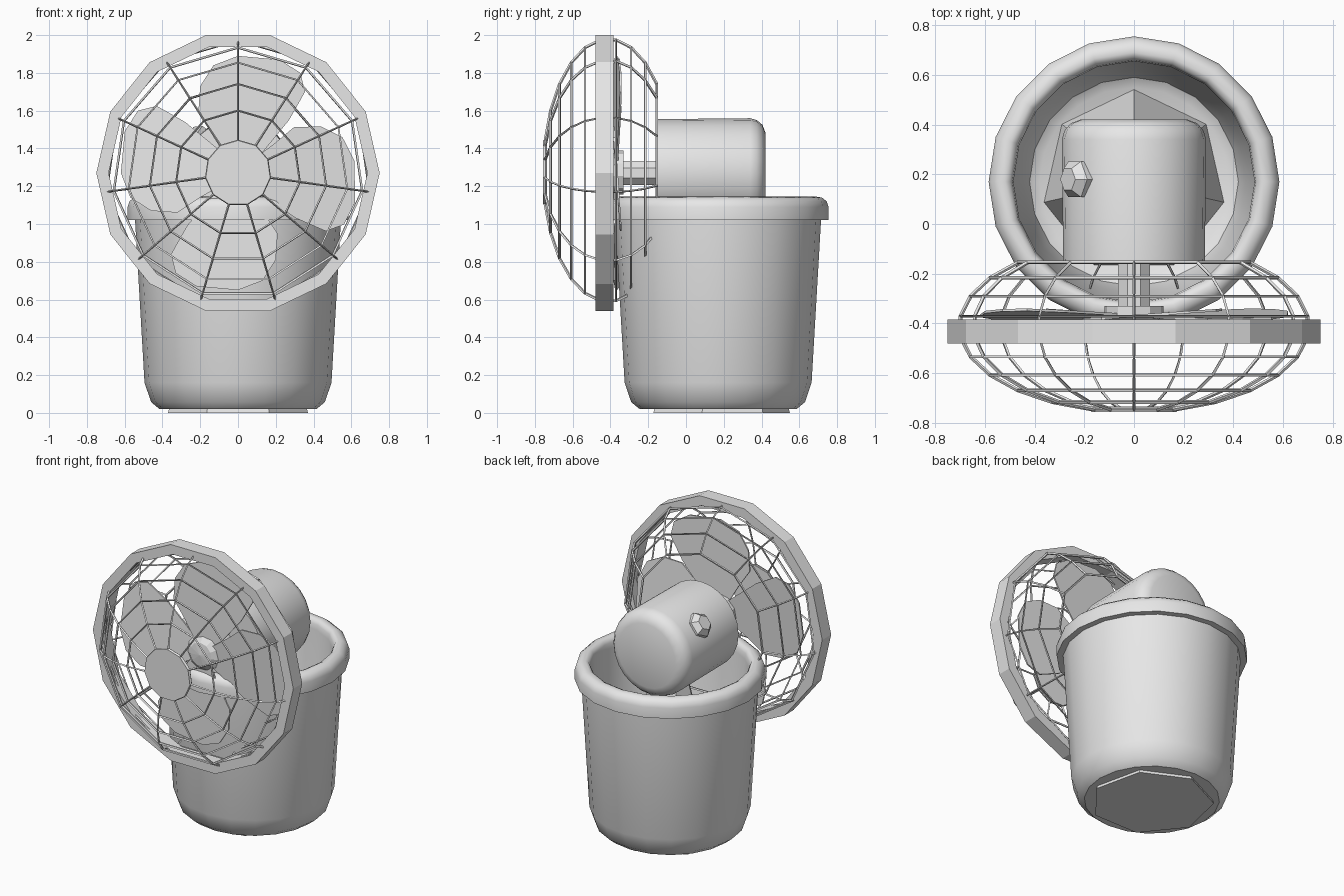
import bpy, bmesh
from math import pi, radians, sin, cos
from mathutils import Matrix, Vector

if "Cube" in bpy.data.objects:
    bpy.data.objects.remove(bpy.data.objects["Cube"])

grey = bpy.data.materials.new("light_grey")
grey.use_nodes = True
grey.diffuse_color = (0.8, 0.8, 0.8, 1)
grey.node_tree.nodes["Principled BSDF"].inputs["Base Color"].default_value = (0.8, 0.8, 0.8, 1)

FAN_Z = 1.27
UPRIGHT = Matrix.Translation((0, 0.17, 0))
# Turns a lathe so that its height runs towards the front
FORWARD = Matrix.Translation((0, 0, FAN_Z)) @ Matrix.Rotation(pi / 2, 4, 'X')


def finish(name, bm, matrix, smooth=None):
    bm.transform(matrix)
    bmesh.ops.recalc_face_normals(bm, faces=bm.faces)
    mesh = bpy.data.meshes.new(name)
    bm.to_mesh(mesh)
    bm.free()
    mesh.materials.append(grey)
    if smooth:
        mesh.shade_smooth()
        mesh.set_sharp_from_angle(angle=radians(smooth))
    obj = bpy.data.objects.new(name, mesh)
    bpy.context.collection.objects.link(obj)
    return obj


def lathe(name, profile, sides, matrix, smooth=None, phase=pi / 2, closed=False):
    """Spin a (radius, height) profile into a solid of revolution."""
    bm = bmesh.new()
    loops = []
    for i in range(sides):
        a = phase + 2 * pi * i / sides
        loops.append([bm.verts.new((r * cos(a), r * sin(a), h)) for r, h in profile])
    count = len(profile)
    for i in range(sides):
        a, b = loops[i], loops[(i + 1) % sides]
        for j in range(count if closed else count - 1):
            k = (j + 1) % count
            bm.faces.new((a[j], b[j], b[k], a[k]))
    bmesh.ops.remove_doubles(bm, verts=bm.verts, dist=0.0005)
    return finish(name, bm, matrix, smooth)


# Bucket with a rolled rim
lathe("bucket", [
    (0, 0.02), (0.415, 0.02), (0.46, 0.057), (0.495, 0.16), (0.545, 1.02),
    (0.585, 1.02), (0.585, 1.09), (0.575, 1.12), (0.55, 1.14), (0.52, 1.145),
    (0.5, 1.135), (0.49, 1.115), (0.485, 1.08), (0.45, 0.16), (0.42, 0.06),
    (0.38, 0.035), (0, 0.035)], 20, UPRIGHT, smooth=38)

# Tapered stand inside the bucket
lathe("stand", [(0, 0), (0.38, 0), (0.1, 1.1), (0, 1.1)], 7, UPRIGHT)

# Motor with a rounded back, and its shaft and hub
lathe("motor", [
    (0, 0.155), (0.285, 0.155), (0.29, -0.34), (0.28, -0.375), (0.255, -0.405),
    (0.215, -0.42), (0, -0.42)], 24, FORWARD, smooth=38)
lathe("shaft", [(0, 0.4), (0.07, 0.4), (0.07, 0.15), (0, 0.15)], 8, FORWARD,
      phase=pi / 8)
lathe("blade_hub", [(0, 0.41), (0.08, 0.4), (0.12, 0.37), (0.12, 0.33), (0, 0.33)],
      11, FORWARD)

# Control knob on the upper side of the motor
out = Vector((-0.79, 0, 0.61))
knob_matrix = Matrix.Translation((-0.215, 0.18, 1.435)) @ out.to_track_quat('Z', 'Y').to_matrix().to_4x4()
lathe("knob", [(0, -0.05), (0.06, -0.05), (0.083, -0.01), (0.083, 0.03),
               (0.05, 0.065), (0, 0.065)], 6, knob_matrix)

# Blades: one slightly pitched outline, repeated around the shaft
OUTLINE = [(-0.06, 0.08), (-0.13, 0.2), (-0.21, 0.32), (-0.2, 0.46), (-0.13, 0.57),
           (0, 0.62), (0.22, 0.6), (0.33, 0.53), (0.355, 0.43), (0.27, 0.28),
           (0.09, 0.06)]
for i, angle in enumerate((0, 90, 180, -84)):
    bm = bmesh.new()
    face = bm.faces.new([bm.verts.new((x, z, 0.365 - 0.07 * x)) for x, z in OUTLINE])
    side = bmesh.ops.extrude_face_region(bm, geom=[face])["geom"]
    bmesh.ops.translate(bm, vec=(0, 0, 0.01),
                        verts=[v for v in side if isinstance(v, bmesh.types.BMVert)])
    finish(f"blade_{i + 1}", bm, FORWARD @ Matrix.Rotation(radians(angle), 4, 'Z'))

# Wire cage: an open flattened sphere turned into rods
steps = [pi * k / 13 for k in range(1, 11)]
cage = lathe("wire_cage", [(0.71 * sin(t), 0.412 + 0.344 * cos(t)) for t in steps],
             11, FORWARD)
wire = cage.modifiers.new("rods", 'WIREFRAME')
wire.thickness = 0.016
wire.offset = 0
wire.use_even_offset = False
wire.use_boundary = True

# Flat band around the cage and the centre plate at the front
lathe("cage_band", [(0.75, 0.385), (0.75, 0.48), (0.685, 0.48), (0.685, 0.385)],
      14, FORWARD, phase=pi / 14 + pi / 2, closed=True)
lathe("centre_plate", [(0, 0.757), (0.172, 0.757), (0.172, 0.735), (0, 0.735)],
      11, FORWARD)
